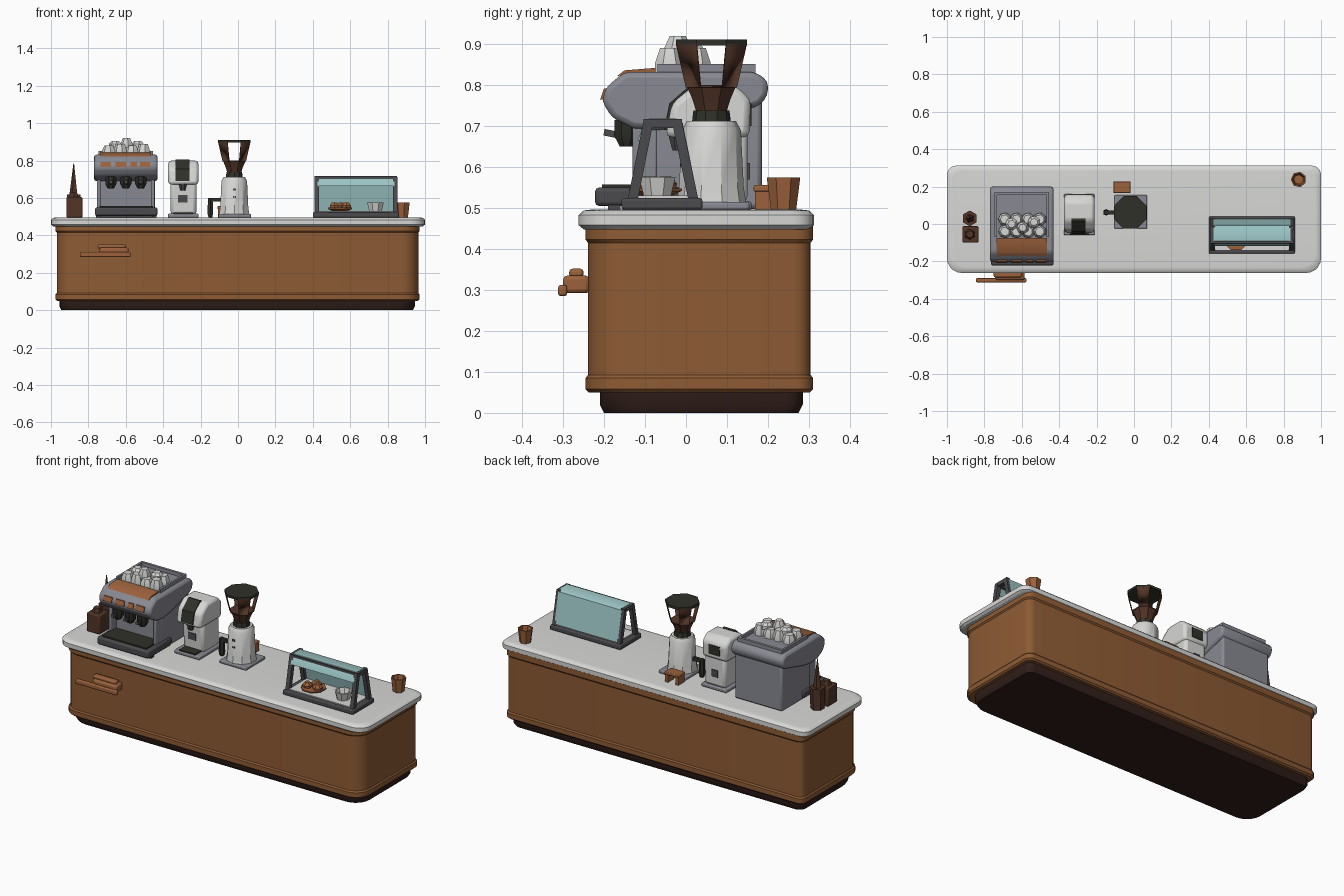
import bpy, bmesh, math
from mathutils import Vector

if "Cube" in bpy.data.objects:
    bpy.data.objects.remove(bpy.data.objects["Cube"])


def material(name, r, g, b):
    m = bpy.data.materials.new(name)
    m.diffuse_color = (r, g, b, 1)
    m.use_nodes = True
    m.node_tree.nodes["Principled BSDF"].inputs["Base Color"].default_value = m.diffuse_color
    return m


WHITE = material("white", 0.68, 0.68, 0.67)
WOOD = material("warm wood", 0.27, 0.105, 0.034)
PLINTH = material("plinth brown", 0.03, 0.013, 0.01)
BROWN = material("dark brown", 0.085, 0.035, 0.02)
COPPER = material("copper", 0.33, 0.12, 0.045)
GREY = material("steel grey", 0.25, 0.255, 0.29)
DARK = material("dark grey", 0.07, 0.07, 0.078)
BLACK = material("dark olive", 0.028, 0.03, 0.022)
GLASS = material("teal glass", 0.33, 0.55, 0.55)


def finish(name, bm, mat, bevel=0, segs=2, thick=0):
    bmesh.ops.recalc_face_normals(bm, faces=bm.faces[:])
    me = bpy.data.meshes.new(name)
    bm.to_mesh(me)
    bm.free()
    ob = bpy.data.objects.new(name, me)
    bpy.context.collection.objects.link(ob)
    me.materials.append(mat)
    if thick:
        ob.modifiers.new("thick", 'SOLIDIFY').thickness = thick
    if bevel:
        b = ob.modifiers.new("bevel", 'BEVEL')
        b.width, b.segments, b.limit_method = bevel, segs, 'ANGLE'
    bpy.context.view_layer.objects.active = ob
    ob.select_set(True)
    bpy.ops.object.shade_smooth_by_angle(angle=math.radians(35))
    ob.select_set(False)
    return ob


def loft(name, rings, mat, caps=True, **kw):
    """Skin a list of equally long point rings."""
    bm = bmesh.new()
    vs = [[bm.verts.new(p) for p in r] for r in rings]
    n = len(vs[0])
    for a, b in zip(vs, vs[1:]):
        for i in range(n):
            bm.faces.new((a[i], a[(i + 1) % n], b[(i + 1) % n], b[i]))
    if caps:
        bm.faces.new(vs[0])
        bm.faces.new(vs[-1])
    return finish(name, bm, mat, **kw)


def box(name, x0, x1, y0, y1, z0, z1, mat, bevel=0.0, segs=2):
    ring = [(x0, y0), (x1, y0), (x1, y1), (x0, y1)]
    return loft(name, [[(x, y, z) for x, y in ring] for z in (z0, z1)], mat, bevel=bevel, segs=segs)


def prism(name, x0, x1, prof, mat, bevel=0.0):
    """Side outline (y, z) pulled along x."""
    return loft(name, [[(x, y, z) for y, z in prof] for x in (x0, x1)], mat, bevel=bevel)


def lathe(name, cx, cy, prof, mat, n=8, caps=True, **kw):
    rings = [[(cx + r * math.cos(math.tau * (i + .5) / n), cy + r * math.sin(math.tau * (i + .5) / n), z)
              for i in range(n)] for r, z in prof]
    return loft(name, rings, mat, caps, **kw)


def bar(name, a, b, w, mat):
    """Square bar between two points."""
    a, b = Vector(a), Vector(b)
    d = (b - a).normalized()
    u = d.cross(Vector((1, 0, 0)) if abs(d.x) < .9 else Vector((0, 0, 1))).normalized()
    v = d.cross(u)
    return loft(name, [[p + (u * s + v * t) * w / 2 for s, t in ((-1, -1), (1, -1), (1, 1), (-1, 1))]
                       for p in (a, b)], mat)


def slab(name, x0, x1, y0, y1, rf, rb, layers, mat):
    """Rounded rectangle, layers of (inset, z); front / back corner radii."""
    def ring(i, z):
        pts = []
        for k, (x, y, r) in enumerate(((x1, y1, rb), (x0, y1, rb), (x0, y0, rf), (x1, y0, rf))):
            sx, sy = (1 if x == x1 else -1), (1 if y == y1 else -1)
            for s in range(6):
                t = math.radians(90 * k + 18 * s)
                pts.append((x - sx * (r + i) + r * math.cos(t), y - sy * (r + i) + r * math.sin(t), z))
        return pts
    return loft(name, [ring(i, z) for i, z in layers], mat)


def cup(name, x, y, z, r, h, mat, n=8):
    lathe(name, x, y, [(r * .75, z), (r, z + h), (r * .82, z + h), (r * .6, z + h * .3)], mat, n)


# Counter
slab("plinth", -.955, .945, -.21, .285, .09, .04, [(0.01, 0), (0, .02), (0, .06)], PLINTH)
slab("counter_body", -.975, .97, -.245, .31, .09, .04,
     [(.008, .05), (0, .058), (0, .085), (.006, .093), (.006, .415), (0, .423), (0, .46)], WOOD)
slab("countertop", -1, 1, -.262, .312, .08, .05,
     [(.012, .448), (0, .458), (0, .483), (.012, .494), (.03, .496)], WHITE)

# Front shelf handle
box("handle_front_bar", -.845, -.575, -.312, -.29, .285, .312, COPPER, .006)
box("handle_mount", -.74, -.585, -.30, -.235, .292, .335, COPPER, .01)
box("handle_grip", -.75, -.60, -.285, -.25, .33, .352, COPPER, .008)

# Espresso machine
prism("machine_column", -.755, -.445, [(-.08, .497), (.185, .497), (.185, .80), (-.08, .80)], GREY, .012)
prism("machine_head", -.77, -.43, [(-.07, .69), (-.13, .695), (-.18, .72), (-.205, .76), (-.195, .795),
      (-.15, .832), (.17, .832), (.20, .81), (.20, .775), (.18, .75), (.0, .70)], GREY, .014)
for x in (-.755, -.465):
    box("machine_side_cheek", x, x + .02, -.13, -.07, .54, .72, GREY, .006)
box("drip_tray", -.765, -.43, -.222, .0, .505, .55, DARK, .01)
box("drip_grate", -.74, -.455, -.205, -.085, .55, .558, BLACK)
for x in (-.76, -.46):
    box("machine_foot", x, x + .025, -.19, -.16, .494, .51, DARK)
for x in (-.68, -.60, -.52):
    lathe("brew_group", x, -.145, [(.018, .65), (.032, .675), (.032, .715)], BLACK)
    bar("brew_handle", (x, -.15, .675), (x, -.20, .685), .016, DARK)
for x0, x1 in ((-.735, -.68), (-.655, -.60), (-.575, -.54), (-.525, -.47)):
    prism("head_trim", x0, x1, [(-.2095, .765), (-.20, .792), (-.19, .792), (-.195, .765)], COPPER)
prism("machine_top_trim", -.735, -.465, [(-.168, .822), (-.15, .836), (-.075, .842), (-.075, .825),
                                         (-.15, .825)], COPPER)
box("top_rail_back", -.745, -.455, .155, .17, .83, .852, GREY)
for x in (-.745, -.467):
    box("top_rail_side", x, x + .012, -.07, .17, .83, .852, GREY)
# Stacked white cups on the machine
for i in range(4):
    for j in range(2):
        lathe("stacked_cup", -.69 + i * .062, -.04 + j * .065,
              [(.036, .832), (.036, .855), (.024, .88 + .01 * (i % 2))], WHITE, 7)
for x, y in ((-.655, 0), (-.595, -.02), (-.535, .01)):
    lathe("upper_cup", x, y, [(.034, .87), (.034, .89), (.02, .92 if x == -.595 else .905)], WHITE, 7)

# Small brewer
box("brewer_base", -.375, -.21, -.06, .16, .495, .516, GREY, .006)
prism("brewer_body", -.36, -.222, [(.0, .51), (.15, .51), (.15, .70), (-.01, .70)], WHITE, .018)
prism("brewer_head", -.373, -.212, [(-.05, .672), (.155, .672), (.158, .765), (.12, .80), (.02, .80),
                                    (-.035, .755)], WHITE, .016)
prism("brewer_window", -.335, -.258, [(-.054, .69), (-.041, .755), (.016, .805), (.03, .802), (-.02, .75),
                                      (-.04, .69)], BLACK)
box("brewer_back_window", -.33, -.26, .15, .16, .70, .755, BLACK)
lathe("brewer_spout", -.295, -.02, [(.014, .64), (.024, .675)], DARK)
box("brewer_front_panel", -.32, -.27, -.009, .01, .575, .615, DARK)
box("brewer_back_panel", -.315, -.275, .145, .156, .57, .61, DARK)
box("brewer_tray", -.345, -.24, -.055, .0, .514, .522, BLACK)

# Grinder with flared hopper
GX, GY = -.02, .062
box("grinder_base", -.105, .07, -.025, .155, .495, .515, GREY, .006)
lathe("grinder_body", GX, GY, [(.085, .512), (.079, .55), (.072, .69), (.06, .712)], WHITE, 10)
lathe("grinder_collar", GX, GY, [(.048, .705), (.044, .738)], BLACK, 10)
lathe("hopper_cone", GX, GY, [(.04, .735), (.05, .765), (.066, .80)], BROWN, 8)
bm = bmesh.new()
rings = [[bm.verts.new((GX + r * math.cos(math.tau * (i + .5) / 8), GY + r * math.sin(math.tau * (i + .5) / 8), z))
          for i in range(8)] for r, z in ((.066, .80), (.092, .905))]
sides = [bm.faces.new((rings[0][i], rings[0][(i + 1) % 8], rings[1][(i + 1) % 8], rings[1][i])) for i in range(8)]
windows = sides[1::2]
bmesh.ops.inset_individual(bm, faces=windows, thickness=.013)
bmesh.ops.delete(bm, geom=windows, context='FACES')
finish("hopper_windowed_wall", bm, BROWN, thick=.006)
lathe("hopper_lid", GX, GY, [(.094, .897), (.094, .911)], BLACK, 8)
for z in (.60, .64):
    box("grinder_button", GX - .008, GX + .008, -.014, .0, z, z + .012, DARK)
# Dosing lever beside the grinder, copper stand behind it
bar("lever_arm", (-.08, GY, .59), (-.16, GY, .59), .02, BLACK)
lathe("lever_grip", -.148, GY, [(.012, .497), (.018, .52), (.014, .60)], BLACK, 6)
box("stand_top", -.11, -.018, .165, .228, .54, .556, COPPER, .004)
for x in (-.108, -.04):
    box("stand_leg", x, x + .02, .168, .225, .495, .545, COPPER)

# Pastry display case
box("case_base", .40, .86, -.158, .04, .496, .524, DARK, .006)
box("case_deck", .43, .83, -.14, .022, .52, .53, WHITE)
for x in (.42, .84):
    bar("case_leg_front", (x, -.13, .52), (x, -.092, .71), .024, DARK)
    bar("case_leg_back", (x, .018, .52), (x, -.022, .71), .024, DARK)
    bar("case_leg_top", (x, -.104, .706), (x, -.01, .706), .022, DARK)
bar("case_front_rail", (.42, -.095, .708), (.84, -.095, .708), .016, DARK)
prism("case_glass", .425, .838, [(-.118, .665), (-.10, .71), (-.09, .718), (-.024, .718), (-.008, .708),
      (.028, .53), (.022, .53), (-.013, .704), (-.026, .712), (-.088, .712), (-.096, .706), (-.112, .665)], GLASS)
lathe("pastry_plate", .545, -.075, [(.045, .53), (.07, .542), (.07, .548)], COPPER, 8)
for x, y in ((.515, -.09), (.55, -.05), (.58, -.085)):
    lathe("pastry", x, y, [(.026, .545), (.028, .56), (.014, .577)], COPPER, 6)
cup("case_bowl", .735, -.07, .53, .048, .046, WHITE)

# Brown canisters on the left, one with a tall spike
box("canister_front", -.917, -.832, -.10, -.012, .495, .605, BROWN, .006)
lathe("canister_back", -.878, .03, [(.038, .495), (.042, .62)], BROWN, 6)
lathe("canister_spike", -.878, .03, [(.024, .615), (.014, .69), (.002, .785)], BROWN, 5)
lathe("canister_knob", -.878, -.055, [(.03, .60), (.02, .63)], BROWN, 6)

# Copper cup on the right
cup("copper_cup", .88, .238, .495, .042, .08, COPPER, 7)
